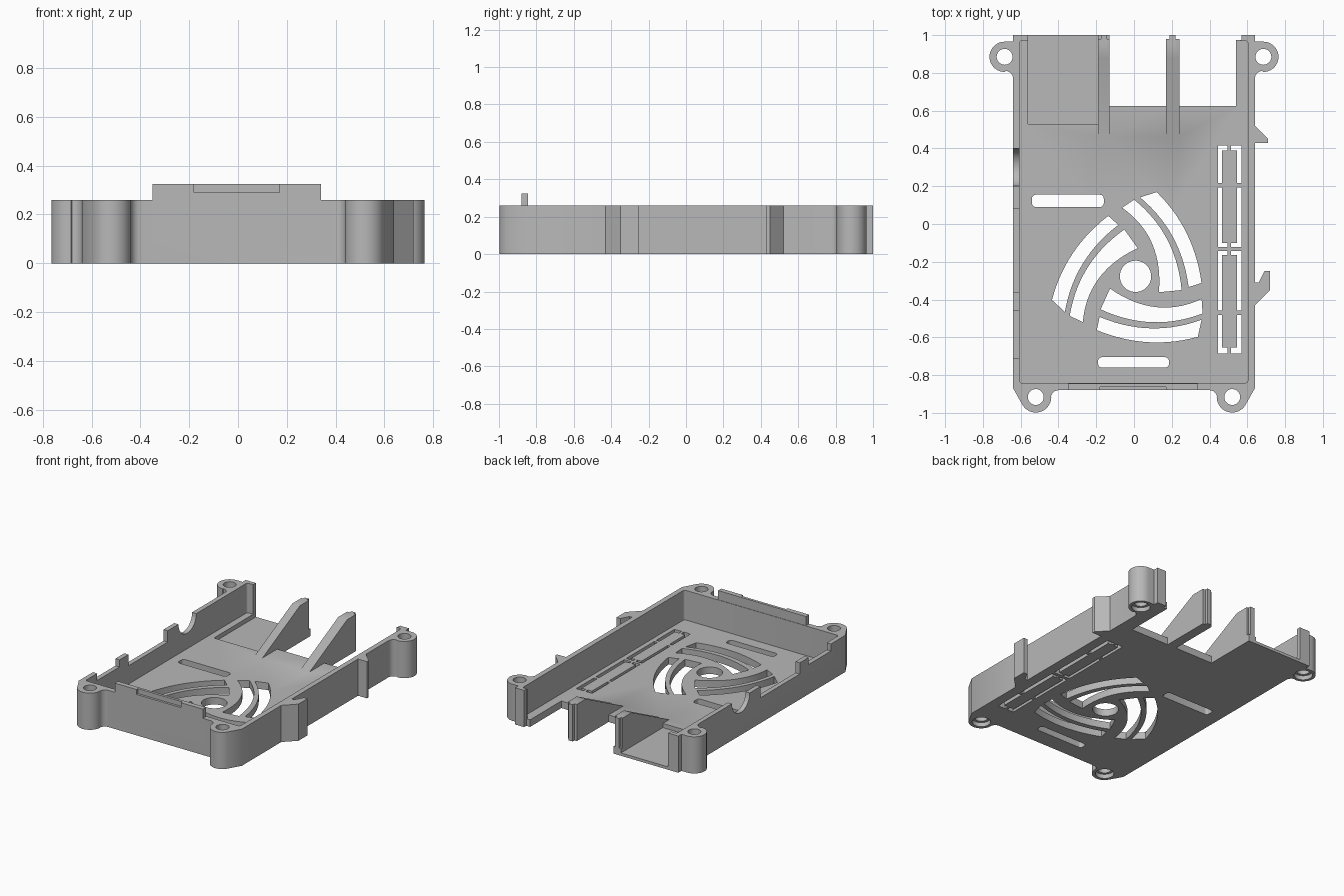
import bpy, bmesh, math
from math import sin, cos, radians

if "Cube" in bpy.data.objects:
    bpy.data.objects.remove(bpy.data.objects["Cube"], do_unlink=True)

WALL, FLOOR = 0.26, 0.05

plastic = bpy.data.materials.new("grey_plastic")
plastic.use_nodes = True
grey = (0.48, 0.48, 0.48, 1)
plastic.diffuse_color = grey
plastic.node_tree.nodes["Principled BSDF"].inputs["Base Color"].default_value = grey


def prism(name, pts, lo, hi, axis="z"):
    """Extrude a flat outline along z (x, y points) or along x (y, z points)."""
    bm = bmesh.new()
    place = (lambda p: (p[0], p[1], lo)) if axis == "z" else (lambda p: (lo, p[0], p[1]))
    face = bm.faces.new([bm.verts.new(place(p)) for p in pts])
    new = bmesh.ops.extrude_face_region(bm, geom=[face])["geom"]
    shift = (0, 0, hi - lo) if axis == "z" else (hi - lo, 0, 0)
    bmesh.ops.translate(bm, vec=shift, verts=[v for v in new if isinstance(v, bmesh.types.BMVert)])
    bmesh.ops.recalc_face_normals(bm, faces=bm.faces)
    mesh = bpy.data.meshes.new(name)
    bm.to_mesh(mesh)
    bm.free()
    mesh.materials.append(plastic)
    obj = bpy.data.objects.new(name, mesh)
    bpy.context.collection.objects.link(obj)
    return obj


def rect(x0, x1, y0, y1):
    return [(x0, y0), (x1, y0), (x1, y1), (x0, y1)]


def arc(cx, cy, r, a0, a1, n=16):
    angles = [radians(a0 + (a1 - a0) * i / n) for i in range(n + 1)]
    return [(cx + r * cos(a), cy + r * sin(a)) for a in angles]


def circle(cx, cy, r, n=40):
    return arc(cx, cy, r, 0, 360, n)[:-1]


def rounded(x0, x1, y0, y1, r=0.02):
    return (arc(x1 - r, y1 - r, r, 0, 90, 5) + arc(x0 + r, y1 - r, r, 90, 180, 5)
            + arc(x0 + r, y0 + r, r, 180, 270, 5) + arc(x1 - r, y0 + r, r, 270, 360, 5))


def bend(a, m, b, n=14):
    """Smooth parabola from a to b through m."""
    k = (m[0] - a[0]) / (b[0] - a[0])
    out = []
    for i in range(n + 1):
        t = i / n
        wa = (t - k) * (t - 1) / k
        wm = t * (t - 1) / (k * (k - 1))
        wb = t * (t - k) / (1 - k)
        out.append(tuple(wa * a[j] + wm * m[j] + wb * b[j] for j in (0, 1)))
    return out


def combine(tool, operation):
    mod = case.modifiers.new("shape", "BOOLEAN")
    mod.operation, mod.solver, mod.object = operation, "EXACT", tool
    bpy.context.view_layer.objects.active = case
    bpy.ops.object.modifier_apply(modifier=mod.name)
    bpy.data.objects.remove(tool, do_unlink=True)


def cut(pts, lo=-0.1, hi=0.5, axis="z"):
    combine(prism("cutter", pts, lo, hi, axis), "DIFFERENCE")


def add(pts, lo=0, hi=WALL, axis="z"):
    combine(prism("addition", pts, lo, hi, axis), "UNION")


# Outer outline with four screw lugs, mirrored across x
half = (arc(0.40, -0.92, 0.04, 90, 0, 6)
        + arc(0.52, -0.916, 0.082, 180, 325, 22) + [(0.64, -0.87)]
        + arc(0.68, 0.77, 0.04, 180, 90, 6)
        + arc(0.685, 0.885, 0.08, -90, 90, 26) + [(0.64, 0.965), (0.64, 1)])
case = prism("case_shell", half + [(-x, y) for x, y in reversed(half)], 0, WALL)

# Inner cavity, open back, port bay and back cutout
cut(rounded(-0.607, 0.603, -0.842, 0.97, 0.015), FLOOR)
cut(rect(-0.56, 0.565, 0.9, 1.1), FLOOR)
cut(rect(-0.56, -0.19, 0.53, 1.1), 0.02)
cut(rect(-0.13, 0.54, 0.625, 1.1))
cut(rect(0.53, 0.57, 0.975, 1.1))

# Sloped dividers between the back ports
slope = [(0.46, 0), (0.98, 0), (0.98, WALL), (0.88, WALL), (0.46, FLOOR)]
for x0, x1 in ((-0.19, -0.13), (0.17, 0.24)):
    add(slope, x0, x1, "x")
    mid = (x0 + x1) / 2
    add(rect(mid - 0.016, mid + 0.016, 0.95, 1))

# Raised front tab with a shallow finger recess
add(rect(-0.35, 0.34, -0.88, -0.845), 0.1, 0.325)
cut(rect(-0.18, 0.17, -0.95, -0.864), 0.29)

# Cable hooks on the left wall
add([(0.62, 0.43), (0.71, 0.43), (0.71, 0.45), (0.64, 0.52), (0.62, 0.52)])
add([(0.62, -0.43), (0.64, -0.43), (0.72, -0.35), (0.72, -0.25),
     (0.69, -0.25), (0.66, -0.31), (0.62, -0.31)])

# Connector notches in the right wall
cut(circle(0.3, WALL, 0.1), -0.8, -0.55, "x")
cut(rect(-0.36, 0.08, 0.18, 0.5), -0.8, -0.55, "x")
cut(rect(-0.71, -0.46, 0.21, 0.5), -0.8, -0.55, "x")

# Screw holes with counterbores underneath
for side in (-1, 1):
    for x, y in ((0.52, -0.916), (0.685, 0.885)):
        cut(circle(side * x, y, 0.042))
        cut(circle(side * x, y, 0.06), -0.1, 0.03)

# Floor slots
cut(rounded(-0.54, -0.16, 0.09, 0.155))
cut(rounded(-0.19, 0.185, -0.76, -0.705))

# Swirled fan grille
FX, FY = 0.008, -0.277
cut(circle(FX, FY, 0.083))
vanes = [
    (((0.35, -0.12), (0.13, -0.165), (-0.135, -0.065)),
     ((0.355, -0.197), (0.13, -0.243), (-0.185, -0.175))),
    (((0.35, -0.23), (0.13, -0.275), (-0.19, -0.215)),
     ((0.33, -0.32), (0.13, -0.35), (-0.205, -0.285))),
]
for turn in (0, 120, 240):
    c, s = cos(radians(turn)), sin(radians(turn))
    for inner, outer in vanes:
        loop = bend(*inner) + bend(*outer)[::-1]
        cut([(FX + x * c - y * s, FY + x * s + y * c) for x, y in loop])

# Header opening filled with two breakaway plates on thin bridges
cut(rect(0.445, 0.57, -0.685, 0.415))
add(rect(0.496, 0.514, -0.7, 0.43), 0, FLOOR)
for y0, y1 in ((-0.10, 0.39), (-0.655, -0.165)):
    add(rect(0.465, 0.545, y0, y1), 0, FLOOR)
for y in (-0.47, -0.133, 0.205):
    add(rect(0.43, 0.585, y - 0.011, y + 0.011), 0, FLOOR)

# Smooth curved walls, crisp edges
bpy.ops.object.select_all(action="DESELECT")
case.select_set(True)
bpy.context.view_layer.objects.active = case
bpy.ops.object.shade_smooth_by_angle(angle=radians(30))
